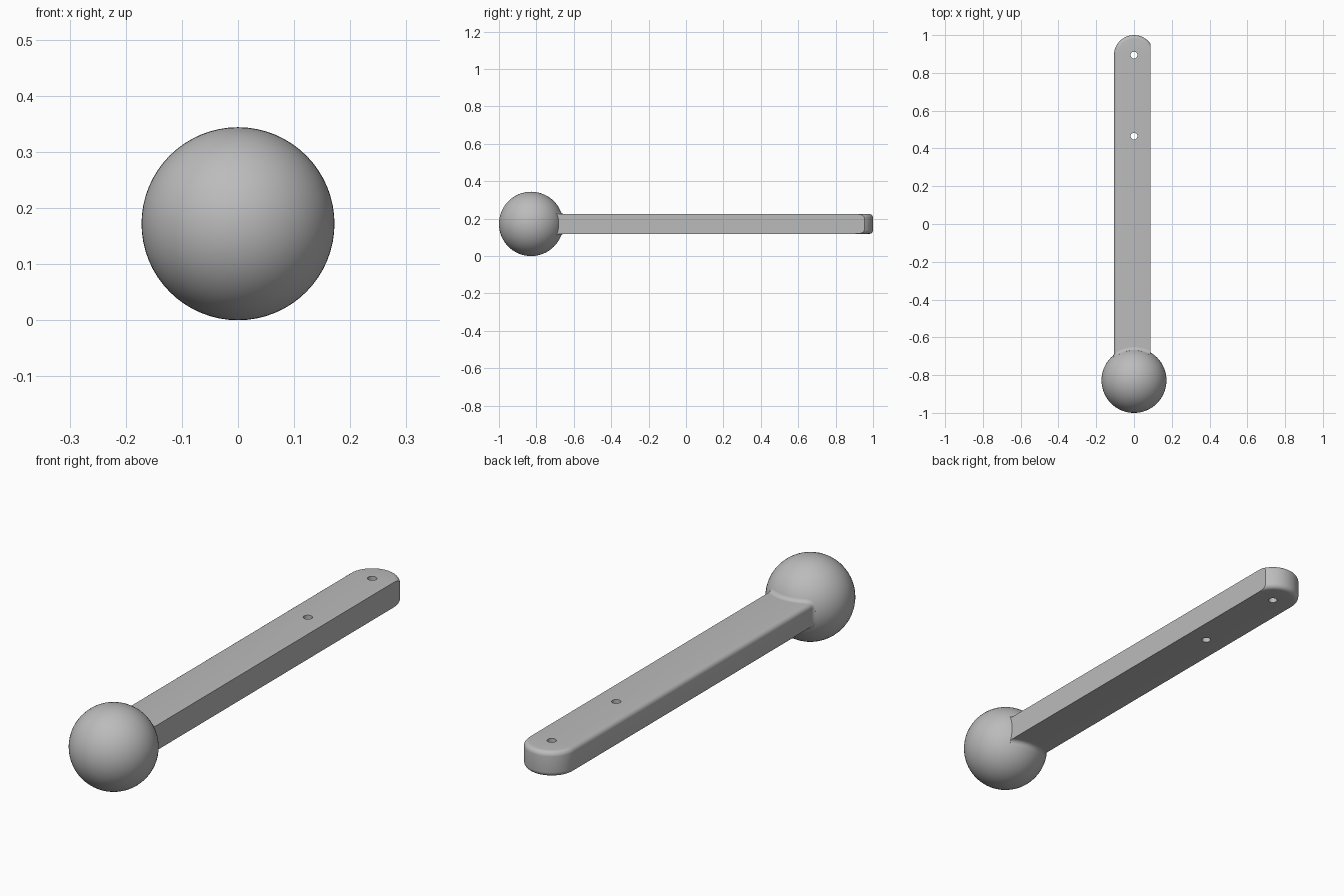
import bpy, bmesh
from math import pi, sin, cos, sqrt
from mathutils import Vector, Matrix

cube = bpy.data.objects.get("Cube")
if cube:
    bpy.data.objects.remove(cube, do_unlink=True)

R = 0.172                      # ball radius
BALL = Vector((0, R - 1, R))   # ball centre
W, H = 0.106, 0.053            # half width and half height of the bar
EDGE = 0.02                    # rounding of the bar edges
END = 1 - W                    # centre of the rounded bar end
FLAT = 0.088                   # the flat side of the bar
COVE = 0.02                    # fillet between bar and ball

grey = bpy.data.materials.new("grey")
grey.use_nodes = True
grey.diffuse_color = (0.5, 0.5, 0.5, 1)
grey.node_tree.nodes["Principled BSDF"].inputs["Base Color"].default_value = grey.diffuse_color


def make(name, bm):
    bmesh.ops.recalc_face_normals(bm, faces=bm.faces)
    mesh = bpy.data.meshes.new(name)
    bm.to_mesh(mesh)
    bm.free()
    mesh.materials.append(grey)
    ob = bpy.data.objects.new(name, mesh)
    bpy.context.collection.objects.link(ob)
    return ob


def smooth(ob):
    bpy.ops.object.select_all(action='DESELECT')
    ob.select_set(True)
    bpy.context.view_layer.objects.active = ob
    bpy.ops.object.shade_smooth_by_angle(angle=pi / 6)


def skin(bm, rows):
    # Joins closed rows of vertices into quads
    n = len(rows[0])
    for a, b in zip(rows, rows[1:]):
        for i in range(n):
            j = (i + 1) % n
            bm.faces.new((a[i], a[j], b[j], b[i]))


def cut_flat(bm):
    # Slices off the left side and closes the cut
    cut = bmesh.ops.bisect_plane(bm, geom=bm.verts[:] + bm.edges[:] + bm.faces[:],
                                 plane_co=(FLAT, 0, 0), plane_no=(1, 0, 0), clear_outer=True)
    edges = [e for e in cut["geom_cut"] if isinstance(e, bmesh.types.BMEdge)]
    bmesh.ops.holes_fill(bm, edges=edges, sides=0)


# Ball, poles front and back
bm = bmesh.new()
bmesh.ops.create_uvsphere(bm, u_segments=64, v_segments=32, radius=R,
                          matrix=Matrix.Translation(BALL) @ Matrix.Rotation(pi / 2, 4, 'X'))
smooth(make("ball", bm))

# Bar: rounded-end outline stacked along a rounded edge profile
bm = bmesh.new()
steps = [i * pi / 12 for i in range(7)]
profile = [(EDGE * (1 - sin(t)), -H + EDGE * (1 - cos(t))) for t in steps]
profile += [(inset, -z) for inset, z in reversed(profile)]
rows = []
for inset, z in profile:
    r = W - inset
    outline = [(r, BALL.y)]
    outline += [(r * cos(i * pi / 32), END + r * sin(i * pi / 32)) for i in range(33)]
    outline.append((-r, BALL.y))
    rows.append([bm.verts.new((x, y, R + z)) for x, y in outline])
skin(bm, rows)
bm.faces.new(rows[0])
bm.faces.new(rows[-1])
cut_flat(bm)
bar = make("bar", bm)

# Two screw holes through the bar
bm = bmesh.new()
for y in (END, 0.465):
    bmesh.ops.create_cone(bm, cap_ends=True, segments=24, radius1=0.018, radius2=0.018,
                          depth=0.3, matrix=Matrix.Translation((0, y, R)))
cutter = make("hole_cutter", bm)
cutter.hide_render = True
cutter.hide_set(True)
drill = bar.modifiers.new("holes", 'BOOLEAN')
drill.operation = 'DIFFERENCE'
drill.solver = 'EXACT'
drill.object = cutter
bpy.context.view_layer.update()
drilled = bpy.data.meshes.new_from_object(bar.evaluated_get(bpy.context.evaluated_depsgraph_get()))
bar.modifiers.clear()
bar.data = drilled
bpy.data.objects.remove(cutter, do_unlink=True)
smooth(bar)

# Fillet: a rolling-ball cove around the bar where it meets the ball
contour = []
for corner, (sx, sz) in enumerate(((1, 1), (-1, 1), (-1, -1), (1, -1))):
    centre = Vector((sx * (W - EDGE), 0, sz * (H - EDGE)))
    for i in range(7):
        t = corner * pi / 2 + i * pi / 12
        n = Vector((cos(t), 0, sin(t)))
        contour.append((centre + EDGE * n, n))
    # extra points along the straight run to the next corner
    nx, nz = ((-1, 1), (-1, -1), (1, -1), (1, 1))[corner]
    n = Vector((round(cos(t)), 0, round(sin(t))))
    start = centre + EDGE * n
    stop = Vector((nx * (W - EDGE), 0, nz * (H - EDGE))) + EDGE * n
    contour += [(start.lerp(stop, k / 16), n) for k in range(1, 16)]

bm = bmesh.new()
rows = []
for p, n in contour:
    c = p + COVE * n
    c.y = sqrt((R + COVE) ** 2 - c.x ** 2 - c.z ** 2)
    to_ball = -c.normalized()
    points = [c + COVE * (-n).slerp(to_ball, k / 6) for k in range(7)]
    points.append(Vector((p.x * 0.9, c.y - 0.05, p.z * 0.9)))
    rows.append([bm.verts.new(BALL + q) for q in points])
skin(bm, rows + rows[:1])
cut_flat(bm)
smooth(make("fillet", bm))
